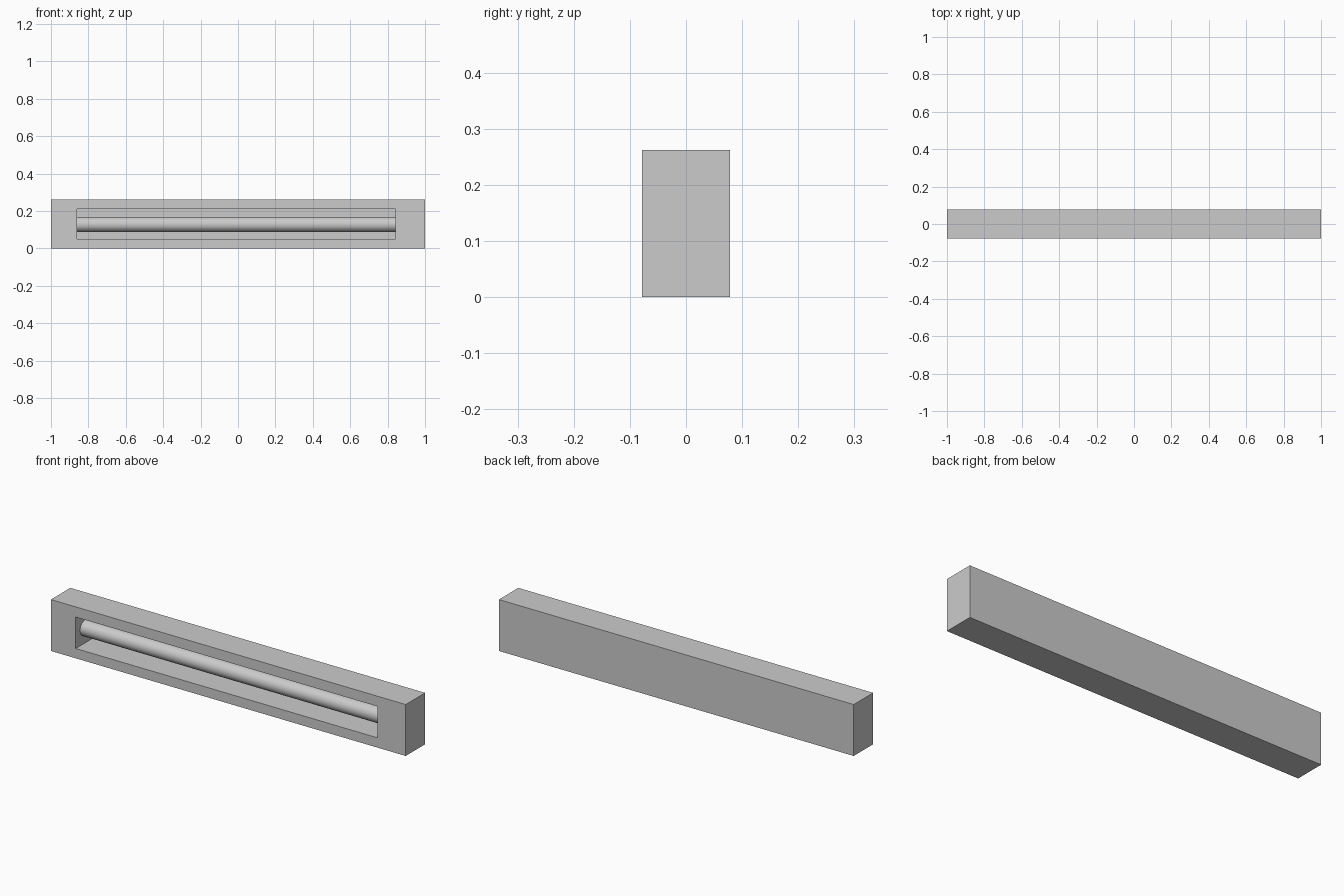
import bpy, bmesh, math
from mathutils import Matrix

if "Cube" in bpy.data.objects:
    bpy.data.objects.remove(bpy.data.objects["Cube"])

D, H = 0.078, 0.262              # half depth, height
X0, X1 = -0.86, 0.842            # recess ends
Z0, Z1 = 0.05, 0.21              # recess bottom and top
BACK = 0.065                     # recess back wall


def make_object(name, bm):
    bmesh.ops.recalc_face_normals(bm, faces=bm.faces)
    mesh = bpy.data.meshes.new(name)
    bm.to_mesh(mesh)
    bm.free()
    obj = bpy.data.objects.new(name, mesh)
    bpy.context.collection.objects.link(obj)
    return obj


# Housing: box with a rectangular recess pushed into the front
bm = bmesh.new()
bmesh.ops.create_cube(bm, size=1, matrix=Matrix.Translation((0, 0, H / 2))
                      @ Matrix.Diagonal((2, 2 * D, H, 1)))
bm.normal_update()
front = min(bm.faces, key=lambda f: f.calc_center_median().y)
bmesh.ops.inset_region(bm, faces=[front], thickness=0.05)
for v in front.verts:
    v.co = (X0 if v.co.x < 0 else X1, -D, Z0 if v.co.z < H / 2 else Z1)
pushed = bmesh.ops.extrude_discrete_faces(bm, faces=[front])["faces"][0]
for v in pushed.verts:
    v.co.y = BACK
make_object("housing", bm)

# Lamp tube: smooth cylinder spanning the recess
bm = bmesh.new()
bmesh.ops.create_cone(bm, cap_ends=True, segments=48, radius1=0.04, radius2=0.04,
                      depth=X1 - X0,
                      matrix=Matrix.Translation(((X0 + X1) / 2, -0.003, 0.128))
                      @ Matrix.Rotation(math.pi / 2, 4, 'Y'))
tube = make_object("lamp_tube", bm)
for p in tube.data.polygons:
    p.use_smooth = len(p.vertices) == 4
